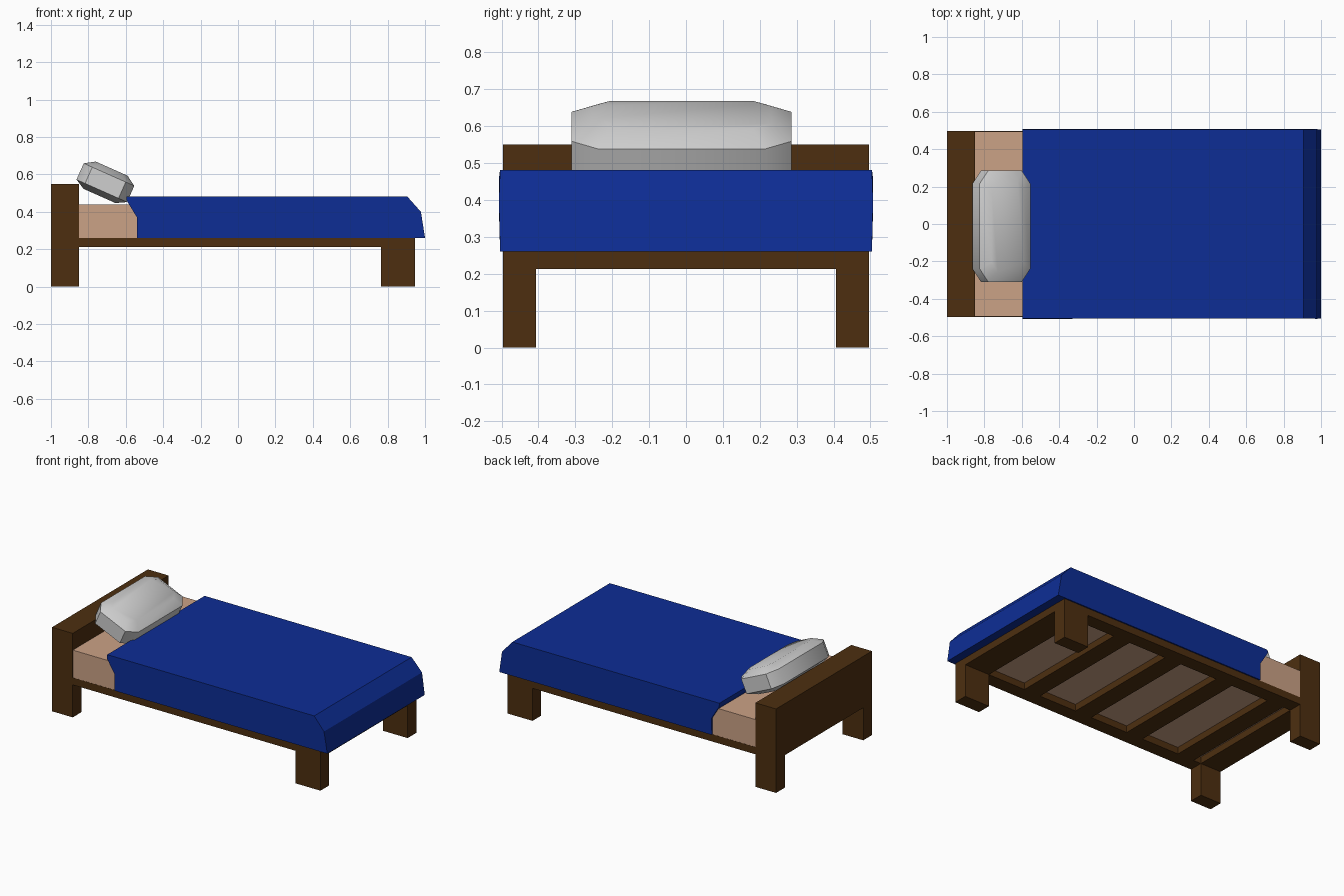
import bpy, bmesh, math
from mathutils import Matrix, Vector

if "Cube" in bpy.data.objects:
    bpy.data.objects.remove(bpy.data.objects["Cube"])


def material(name, rgb):
    m = bpy.data.materials.new(name)
    m.diffuse_color = (*rgb, 1)
    m.use_nodes = True
    m.node_tree.nodes["Principled BSDF"].inputs["Base Color"].default_value = m.diffuse_color
    return m


wood = material("dark_wood", (0.075, 0.028, 0.005))
tan = material("tan_fabric", (0.60, 0.36, 0.24))
blue = material("blue_fabric", (0.004, 0.026, 0.30))
white = material("pale_grey", (0.62, 0.62, 0.62))


def finish(name, bm, mat):
    bmesh.ops.recalc_face_normals(bm, faces=bm.faces)
    me = bpy.data.meshes.new(name)
    bm.to_mesh(me)
    bm.free()
    me.materials.append(mat)
    ob = bpy.data.objects.new(name, me)
    bpy.context.collection.objects.link(ob)
    return ob


def box(name, x, y, z, mat):
    bm = bmesh.new()
    bmesh.ops.create_cube(bm, size=1)
    for v in bm.verts:
        v.co = [r[0] if c < 0 else r[1] for c, r in zip(v.co, (x, y, z))]
    return finish(name, bm, mat)


def prism(name, profile, axis, lo, hi, mat):
    """Extrude a 2D profile along x or y."""
    bm = bmesh.new()
    place = (lambda a, b: (lo, a, b)) if axis == "x" else (lambda a, b: (a, lo, b))
    face = bm.faces.new([bm.verts.new(place(a, b)) for a, b in profile])
    ext = bmesh.ops.extrude_face_region(bm, geom=[face])["geom"]
    shift = Vector((hi - lo, 0, 0)) if axis == "x" else Vector((0, hi - lo, 0))
    bmesh.ops.translate(bm, vec=shift, verts=[g for g in ext if isinstance(g, bmesh.types.BMVert)])
    return finish(name, bm, mat)


W, LEG, LOW, TOP = 0.496, 0.09, 0.213, 0.26
FOOT, HEAD = 0.945, -0.85

# Headboard with two integral legs
inner = W - LEG
prism("headboard", [(-W, 0), (-inner, 0), (-inner, LOW), (inner, LOW), (inner, 0),
                    (W, 0), (W, 0.55), (-W, 0.55)], "x", -1.0, HEAD, wood)

# Foot legs and side rails on both sides
for side, s in (("front", -1), ("back", 1)):
    y = sorted((s * inner, s * W))
    box(side + "_foot_leg", (0.765, FOOT), y, (0, LOW), wood)
    box(side + "_side_rail", (HEAD, FOOT), y, (LOW, TOP), wood)

# Foot rail and cross slats
box("foot_rail", (0.765, FOOT), (-inner, inner), (LOW, TOP), wood)
for i in range(4):
    x = 0.375 - 0.39 * i
    box("slat_%d" % (i + 1), (x, x + 0.12), (-inner, inner), (LOW, TOP), wood)

# Mattress
box("mattress", (HEAD, 0.93), (-0.495, 0.495), (0.257, 0.44), tan)

# Blanket draped over the mattress and past the foot end
blanket = prism("blanket", [(-0.54, 0.26), (1.0, 0.26), (0.978, 0.40), (0.905, 0.482),
                            (-0.595, 0.482), (-0.595, 0.46), (-0.54, 0.37)],
                "y", -0.507, 0.507, blue)
for v in blanket.data.vertices:
    if v.co.z > 0.47 or v.co.z < 0.27:
        v.co.y *= 0.994

# Pillow: chamfered outline lofted through four rings, then tilted
bm = bmesh.new()
rings = []
for v, inset in ((-0.08, 0.055), (-0.05, 0), (0.045, 0), (0.08, 0.055)):
    a, b = 0.148 - inset, 0.298 - inset
    cu, cy = (0.05, 0.07) if inset == 0 else (0.035, 0.05)
    outline = [(a, b - cy), (a - cu, b), (cu - a, b), (-a, b - cy),
               (-a, cy - b), (cu - a, -b), (a - cu, -b), (a, cy - b)]
    rings.append([bm.verts.new((u, y, v)) for u, y in outline])
for r0, r1 in zip(rings, rings[1:]):
    for i in range(8):
        j = (i + 1) % 8
        bm.faces.new((r0[i], r0[j], r1[j], r1[i]))
bm.faces.new(rings[0])
bm.faces.new(rings[-1])
bm.transform(Matrix.Translation((-0.708, -0.012, 0.558)) @ Matrix.Rotation(math.radians(24), 4, "Y"))
pillow = finish("pillow", bm, white)
bpy.context.view_layer.objects.active = pillow
pillow.select_set(True)
bpy.ops.object.shade_smooth_by_angle(angle=math.radians(36))
